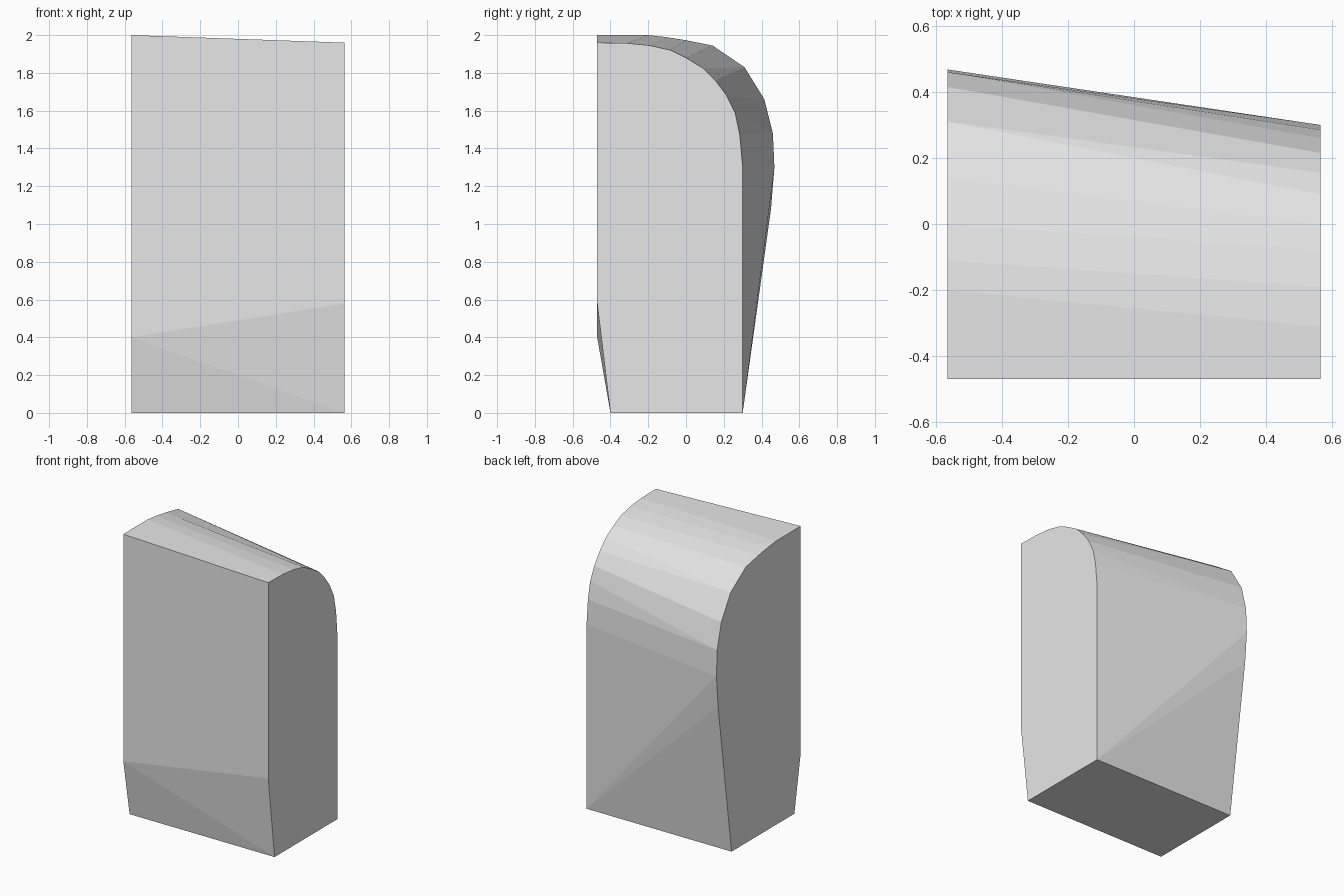
import bpy
import bmesh

default = bpy.data.objects.get("Cube")
if default:
    bpy.data.objects.remove(default, do_unlink=True)

HALF_WIDTH = 0.565

# Matching outlines (y, z) of the two ends; repeated points make fan triangles
left_end = [
    (-.47, 1.96), (-.47, .58), (-.40, 0), (-.40, 0),
    (.30, 0), (.30, 0), (.30, 0), (.30, 1.3),
    (.285, 1.47), (.26, 1.59), (.215, 1.68), (.155, 1.76),
    (.09, 1.825), (0, 1.88), (-.08, 1.92), (-.19, 1.945), (-.31, 1.957),
]
right_end = [
    (-.47, 2), (-.47, .4), (-.47, .4), (-.40, 0),
    (.30, 0), (.45, 1.08), (.468, 1.3), (.468, 1.3),
    (.46, 1.48), (.46, 1.48), (.415, 1.66), (.31, 1.83),
    (.31, 1.83), (.14, 1.945), (0, 1.973), (-.11, 1.99), (-.2, 2),
]


def make_material(name, colour):
    mat = bpy.data.materials.new(name)
    mat.use_nodes = True
    mat.diffuse_color = colour
    mat.node_tree.nodes["Principled BSDF"].inputs["Base Color"].default_value = colour
    return mat


def add_ring(bm, x, outline):
    """Add one end outline, sharing a vertex between repeated points."""
    shared = {}
    for point in outline:
        if point not in shared:
            shared[point] = bm.verts.new((x, *point))
    return [shared[p] for p in outline], list(shared.values())


def loft(name, end_a, end_b, mat):
    """Skin between two end outlines and cap both ends."""
    bm = bmesh.new()
    ring_a, cap_a = add_ring(bm, HALF_WIDTH, end_a)
    ring_b, cap_b = add_ring(bm, -HALF_WIDTH, end_b)
    count = len(ring_a)
    for i in range(count):
        j = (i + 1) % count
        corners = dict.fromkeys((ring_a[i], ring_a[j], ring_b[j], ring_b[i]))
        bm.faces.new(list(corners))
    bm.faces.new(cap_a)
    bm.faces.new(cap_b)
    bmesh.ops.recalc_face_normals(bm, faces=bm.faces[:])
    mesh = bpy.data.meshes.new(name)
    bm.to_mesh(mesh)
    bm.free()
    mesh.materials.append(mat)
    obj = bpy.data.objects.new(name, mesh)
    bpy.context.collection.objects.link(obj)
    return obj


# Solid block with a rounded back shoulder, tapering between its ends
grey = make_material("light_grey", (0.8, 0.8, 0.8, 1))
loft("rounded_block", left_end, right_end, grey)
